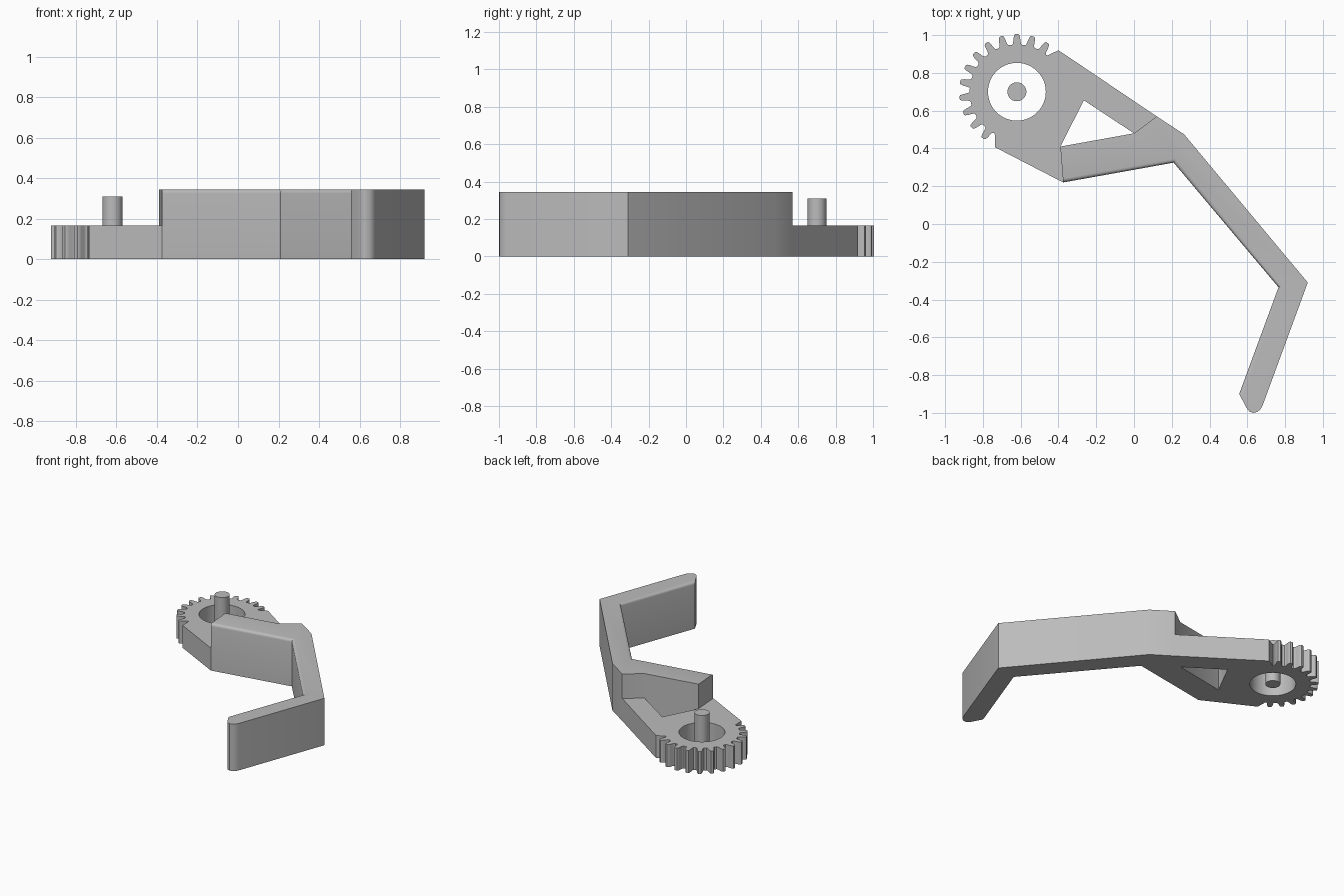
import bpy, bmesh, math

if "Cube" in bpy.data.objects:
    bpy.data.objects.remove(bpy.data.objects["Cube"])

grey = bpy.data.materials.new("plain grey")
grey.diffuse_color = (0.5, 0.5, 0.5, 1)
grey.use_nodes = True
grey.node_tree.nodes["Principled BSDF"].inputs["Base Color"].default_value = grey.diffuse_color
GEAR = (-0.62, 0.70)


def polar(r, deg):
    a = math.radians(deg)
    return (GEAR[0] + r * math.cos(a), GEAR[1] + r * math.sin(a))


def circle(r, n=64):
    return [polar(r, 360 * i / n) for i in range(n)]


def extrude(name, loops, height, soft=(), radius=0.02):
    """Fill closed loops (holes allowed), raise them, round the chosen top edges."""
    bm = bmesh.new()
    for pts in loops:
        vs = [bm.verts.new((x, y, 0)) for x, y in pts]
        for i, v in enumerate(vs):
            bm.edges.new((v, vs[(i + 1) % len(vs)]))
    if len(loops) == 1:
        bm.faces.new(vs)
    else:
        bmesh.ops.triangle_fill(bm, edges=bm.edges[:], use_beauty=True)
    res = bmesh.ops.extrude_face_region(bm, geom=bm.faces[:])
    for v in res["geom"]:
        if isinstance(v, bmesh.types.BMVert):
            v.co.z = height
    bmesh.ops.recalc_face_normals(bm, faces=bm.faces[:])
    picked = [e for e in bm.edges if all(
        v.co.z > height - 1e-4 and any(math.dist(v.co.xy, p) < 1e-4 for p in soft)
        for v in e.verts)]
    if picked:
        bmesh.ops.bevel(bm, geom=picked, offset=radius, segments=4,
                        profile=0.5, affect='EDGES')
    me = bpy.data.meshes.new(name)
    bm.to_mesh(me)
    bm.free()
    ob = bpy.data.objects.new(name, me)
    bpy.context.collection.objects.link(ob)
    me.materials.append(grey)
    bpy.ops.object.select_all(action='DESELECT')
    bpy.context.view_layer.objects.active = ob
    ob.select_set(True)
    bpy.ops.object.shade_smooth_by_angle(angle=math.radians(32))
    return ob


# Gear plate: partial ring of teeth joined to a straight-sided web
tooth = [(0.25, -6.2), (0.255, -4.9), (0.265, -4.2), (0.285, -3.5), (0.300, -2.6),
         (0.305, -1.6)]
tooth += [(r, -a) for r, a in reversed(tooth)]
outline = [(-0.735, 0.406), (-0.375, 0.22), (-0.39, 0.41), (-0.265, 0.655),
           (0.0, 0.48), (0.12, 0.57), (-0.40, 0.92), polar(0.25, 50)]
for i in range(12):
    outline += [polar(r, 58 + 16 * i + a) for r, a in tooth]
outline.append(polar(0.25, 242))
extrude("gear_plate", [outline, circle(0.153)], 0.165)

# Centre pin standing free in the bore
extrude("pivot_pin", [circle(0.05, 40)], 0.31)

# Bent arm with a rounded tip and softened inner top edges
inner = [(0.557, -0.90), (0.765, -0.335), (0.21, 0.325), (-0.375, 0.22)]
tip = [(0.68, -0.963), (0.668, -0.983), (0.65, -0.996), (0.63, -1.0),
       (0.61, -0.992), (0.595, -0.972)]
arm = inner + [(-0.39, 0.41), (0.0, 0.48), (0.12, 0.57), (0.265, 0.475),
               (0.92, -0.31)] + tip
extrude("bent_arm", [arm], 0.345, soft=inner)
